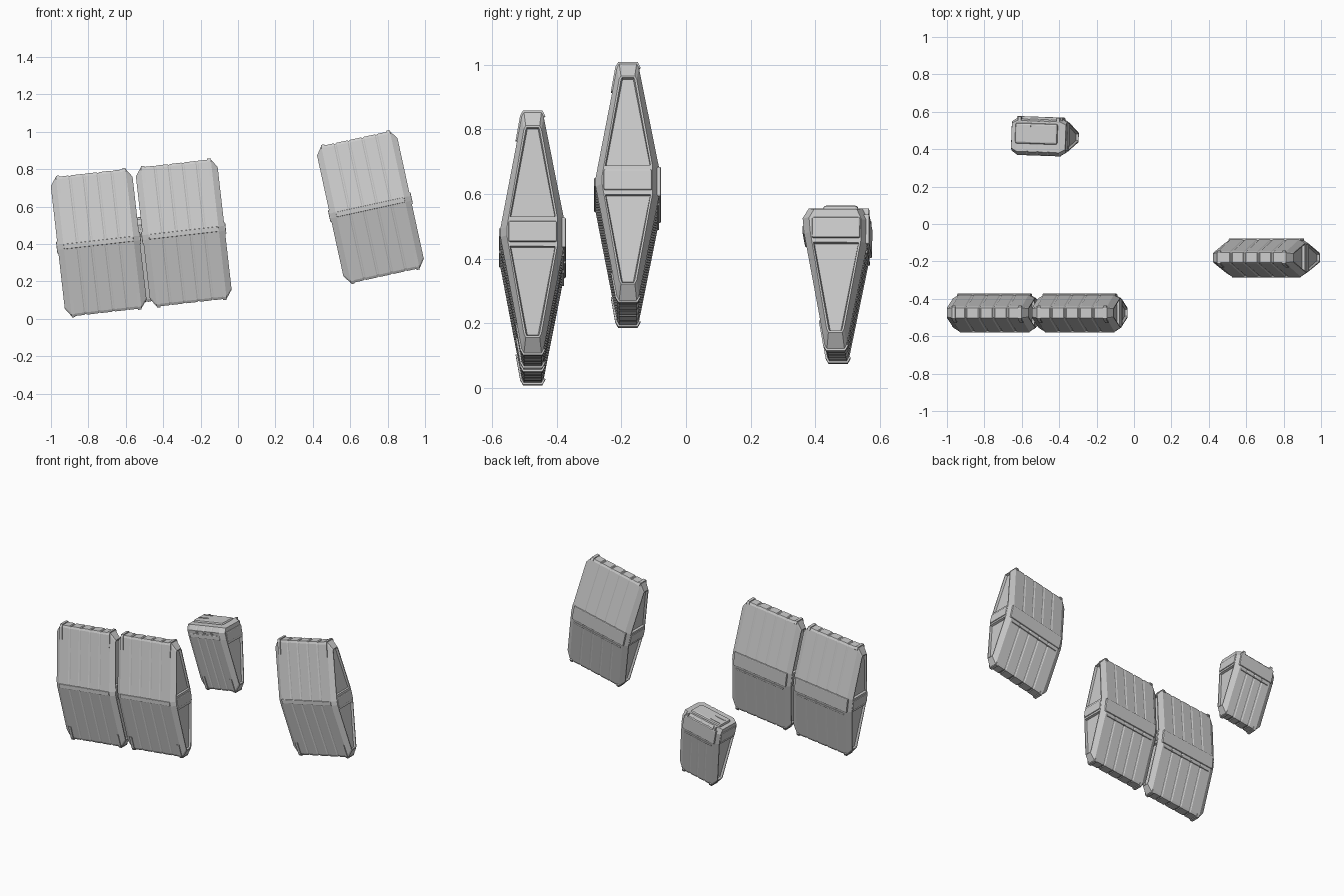
import bpy, bmesh
from math import radians
from mathutils import Matrix, Vector

if "Cube" in bpy.data.objects:
    bpy.data.objects.remove(bpy.data.objects["Cube"])


def make_object(name, bm, world):
    bmesh.ops.recalc_face_normals(bm, faces=bm.faces)
    me = bpy.data.meshes.new(name)
    bm.to_mesh(me)
    bm.free()
    ob = bpy.data.objects.new(name, me)
    bpy.context.collection.objects.link(ob)
    ob.matrix_world = world
    return ob


def box(name, world, centre, size, bevel=0.0):
    bm = bmesh.new()
    bmesh.ops.create_cube(bm, size=1)
    bmesh.ops.scale(bm, vec=Vector(size), verts=bm.verts)
    bmesh.ops.translate(bm, vec=Vector(centre), verts=bm.verts)
    if bevel:
        bmesh.ops.bevel(bm, geom=bm.edges[:], offset=bevel, segments=2,
                        profile=0.5, affect='EDGES')
    return make_object(name, bm, world)


def loft(stations, profile):
    """Stations are (x, y scale, z scale); profile is a closed y-z outline."""
    bm = bmesh.new()
    rings = [[bm.verts.new((x, y * sy, z * sz)) for y, z in profile]
             for x, sy, sz in stations]
    n = len(profile)
    for a, b in zip(rings, rings[1:]):
        for i in range(n):
            j = (i + 1) % n
            bm.faces.new((a[i], a[j], b[j], b[i]))
    caps = [bm.faces.new(rings[0]), bm.faces.new(rings[-1])]
    bmesh.ops.recalc_face_normals(bm, faces=bm.faces)
    return bm, caps


def shell(name, world, profile, half, panels):
    # tapered ends with shallow grooves between the panels
    edge = half - 0.032
    stations = [(-half, 0.8, 0.88), (-edge, 1, 1)]
    for i in range(1, panels):
        x = -edge + 2 * edge * i / panels
        stations += [(x - 0.008, 1, 1), (x - 0.003, 0.965, 0.99),
                     (x + 0.003, 0.965, 0.99), (x + 0.008, 1, 1)]
    stations += [(edge, 1, 1), (half, 0.8, 0.88)]
    bm, caps = loft(stations, profile)
    # recessed triangular end windows above and below the middle bar
    for z in (-0.042, 0.042):
        faces = [f for f in bm.faces if abs(f.normal.x) > 0.99]
        geom = faces + list({e for f in faces for e in f.edges}) \
            + list({v for f in faces for v in f.verts})
        bmesh.ops.bisect_plane(bm, geom=geom, plane_co=(0, 0, z), plane_no=(0, 0, 1))
    bm.normal_update()
    wins = [f for f in bm.faces if abs(f.normal.x) > 0.99
            and abs(f.calc_center_median().z) > 0.08]
    bmesh.ops.inset_individual(bm, faces=wins, thickness=0.006, depth=0)
    bmesh.ops.inset_individual(bm, faces=wins, thickness=0.004, depth=-0.014)
    return make_object(name, bm, world)


def clip(name, world, x, side):
    outline = [(-0.053, 0.287), (-0.039, 0.365), (-0.03, 0.381), (0.03, 0.381),
               (0.039, 0.364), (0.028, 0.355), (-0.028, 0.355), (-0.043, 0.287)]
    bm, caps = loft([(x - 0.009, 1, side), (x + 0.009, 1, side)], outline)
    make_object(name, bm, world)


def shared_fittings(name, world, half, sides):
    inner = half - 0.033
    box(name + "_front_rib", world, (0, -0.097, 0), (2 * inner, 0.016, 0.027), 0.003)
    box(name + "_back_band", world, (0, 0.092, 0), (2 * inner + 0.02, 0.022, 0.094), 0.005)
    box(name + "_back_lip", world, (0, 0.089, -0.068), (2 * inner - 0.02, 0.016, 0.01), 0.002)
    for s in (-1, 1):
        box(name + "_end_bar", world, (s * (half - 0.005), 0, 0),
            (0.022, 0.15, 0.065), 0.005)
        for v in sides:
            clip(name + "_corner_clip", world, s * (half - 0.042), v)


def placed(x, y, z, tilt, turn=0):
    return (Matrix.Translation((x, y, z)) @ Matrix.Rotation(radians(turn), 4, 'Z')
            @ Matrix.Rotation(radians(-tilt), 4, 'Y'))


# full diamond pods
tip = [(0.034, 0.362), (0.027, 0.375), (-0.027, 0.375), (-0.034, 0.362)]
lower_tip = [(y, -z) for y, z in reversed(tip)]
diamond = [(0.096, -0.048), (0.096, 0.048)] + tip \
    + [(-0.1, 0.014), (-0.1, -0.014)] + lower_tip

for name, world in (("left_pod", placed(-0.745, -0.475, 0.407, 6.5)),
                    ("middle_pod", placed(-0.29, -0.475, 0.459, 6.5)),
                    ("right_pod", placed(0.708, -0.18, 0.597, 12.3))):
    shell(name + "_shell", world, diamond, 0.22, 5)
    shared_fittings(name, world, 0.22, (-1, 1))

# small half pod with a lid
world = placed(-0.5, 0.47, 0.469, 10.5, -2)
half_profile = [(0.096, -0.048), (0.098, 0.03), (0.08, 0.066), (-0.086, 0.066),
                (-0.105, 0.036), (-0.1, -0.014)] + lower_tip
shell("small_pod_shell", world, half_profile, 0.147, 4)
shared_fittings("small_pod", world, 0.147, (-1,))
box("lid_pad", world, (-0.01, 0.012, 0.064), (0.23, 0.11, 0.03), 0.01)
for y in (-0.0, 0.05):
    box("lid_handle_bar", world, (-0.075, y, 0.079), (0.07, 0.008, 0.006))
for s in (-1, 1):
    box("lid_tab", world, (s * 0.105, 0.086, 0.05), (0.018, 0.03, 0.035), 0.004)
